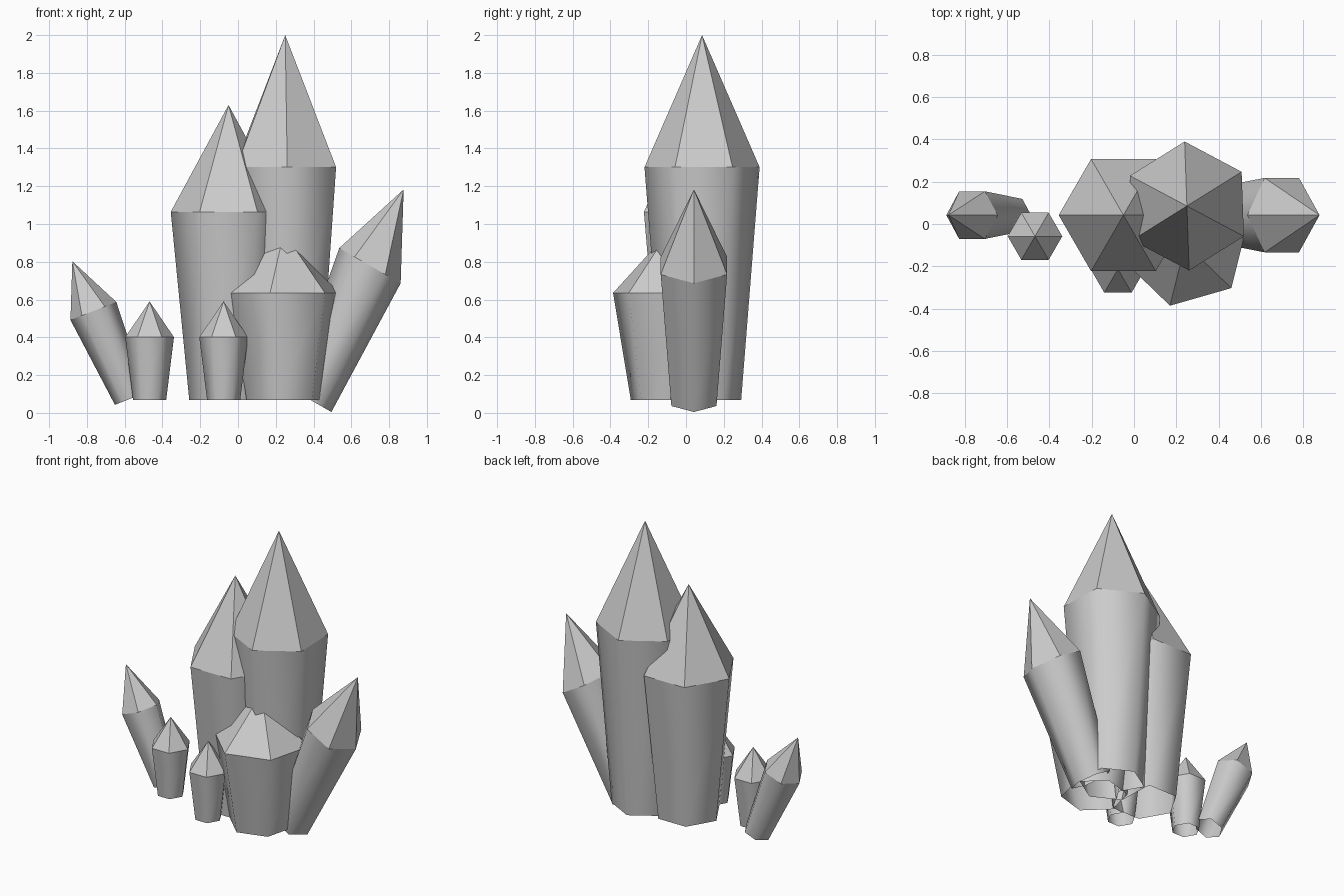
import bpy, math
from mathutils import Vector

if "Cube" in bpy.data.objects:
    bpy.data.objects.remove(bpy.data.objects["Cube"])

BODY = 0.638   # share of the length below the pointed tip
TAPER = 0.68   # base radius relative to shoulder radius


def crystal(name, base, tip, u, v, phase=0):
    """Six-sided open-based crystal; u and v span the shoulder cross-section."""
    base, tip, u, v = map(Vector, (base, tip, u, v))
    verts = []
    for t, r in ((0, TAPER), (BODY, 1)):
        for i in range(6):
            a = math.radians(phase + 60 * i)
            verts.append(base.lerp(tip, t) + r * (u * math.cos(a) + v * math.sin(a)))
    verts.append(tip)
    sides = [(i, (i + 1) % 6, (i + 1) % 6 + 6, i + 6) for i in range(6)]
    facets = [(i + 6, (i + 1) % 6 + 6, 12) for i in range(6)]
    mesh = bpy.data.meshes.new(name)
    mesh.from_pydata(verts, [], sides + facets)
    # smooth body, faceted tip
    for p in mesh.polygons:
        p.use_smooth = len(p.vertices) == 4
    obj = bpy.data.objects.new(name, mesh)
    bpy.context.collection.objects.link(obj)


# Upright crystals: name, x, y, tip height, radius, turn
for name, x, y, top, r, phase in (
    ("tall_crystal", 0.25, 0.085, 2.0, 0.305, 32),
    ("left_crystal", -0.05, 0.042, 1.63, 0.306, 0),
    ("front_crystal", 0.243, -0.093, 0.957, 0.302, 16),
    ("small_crystal_left", -0.468, -0.058, 0.59, 0.129, 0),
    ("small_crystal_front", -0.076, -0.213, 0.59, 0.129, 0),
):
    crystal(name, (x, y, 0.068), (x, y, top), (r, 0, 0), (0, r, 0), phase)

# Leaning crystals
crystal("leaning_crystal_right", (0.384, 0.042, 0.068), (0.877, 0.042, 1.183),
        (0.1625, 0, -0.093), (0, 0.203, 0))
crystal("leaning_crystal_left", (-0.569, 0.042, 0.075), (-0.877, 0.042, 0.803),
        (0.1215, 0, 0.0475), (0, 0.13, 0))
